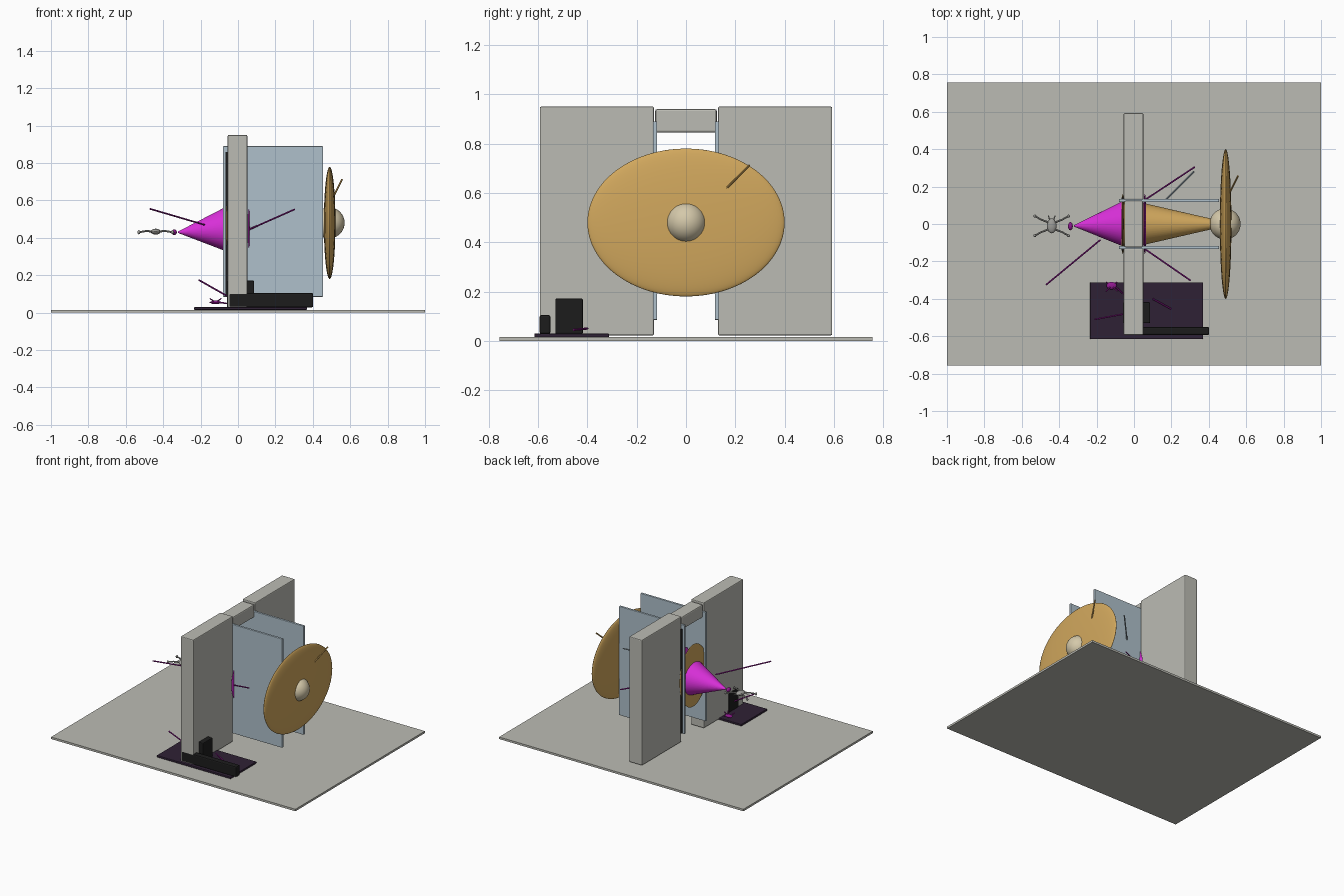
import bpy, math
from mathutils import Vector

if "Cube" in bpy.data.objects:
    bpy.data.objects.remove(bpy.data.objects["Cube"], do_unlink=True)


def material(name, r, g, b):
    m = bpy.data.materials.new(name)
    m.use_nodes = True
    m.diffuse_color = (r, g, b, 1)
    m.node_tree.nodes["Principled BSDF"].inputs["Base Color"].default_value = (r, g, b, 1)
    return m


CONCRETE = material("pale_concrete", .50, .50, .455)
GLASS = material("blue_glass", .43, .53, .60)
GOLD = material("gold", .64, .39, .11)
CREAM = material("cream", .66, .58, .40)
MAGENTA = material("magenta", .72, .03, .72)
PURPLE = material("deep_purple", .28, .01, .28)
BLACK = material("black", .012, .012, .012)
PLUM = material("dark_plum", .028, .015, .035)
GREY = material("mid_grey", .33, .33, .31)


def finish(name, mat, smooth=False):
    ob = bpy.context.object
    ob.name = name
    ob.data.materials.append(mat)
    if smooth:
        bpy.ops.object.shade_smooth_by_angle(angle=math.radians(35))
    return ob


def box(name, mat, xs, ys, zs, bevel=0):
    """Box given by its range on each axis."""
    bpy.ops.mesh.primitive_cube_add(size=1, location=[sum(r) / 2 for r in (xs, ys, zs)])
    ob = finish(name, mat)
    ob.scale = [r[1] - r[0] for r in (xs, ys, zs)]
    bpy.ops.object.transform_apply(location=False, rotation=False, scale=True)
    if bevel:
        mod = ob.modifiers.new("soft_edges", 'BEVEL')
        mod.width, mod.segments = bevel, 2
    return ob


def ellipsoid(name, mat, centre, radii, segments=48, rings=24):
    bpy.ops.mesh.primitive_uv_sphere_add(segments=segments, ring_count=rings, location=centre)
    bpy.context.object.scale = radii
    bpy.ops.object.transform_apply(location=False, rotation=False, scale=True)
    return finish(name, mat, True)


def taper(name, mat, start, end, r1, r2, sides=10):
    """Rod or cone from start to end."""
    a, b = Vector(start), Vector(end)
    bpy.ops.mesh.primitive_cone_add(vertices=sides, radius1=r1, radius2=r2,
                                    depth=(b - a).length, location=(a + b) / 2)
    bpy.context.object.rotation_euler = (b - a).to_track_quat('Z', 'Y').to_euler()
    return finish(name, mat, True)


# Ground slab and gateway
box("ground_slab", CONCRETE, (-1, 1), (-.757, .757), (0, .015))
box("lintel", CONCRETE, (-.052, .048), (-.125, .125), (.845, .94), .008)
for side, label in ((-1, "right"), (1, "left")):
    def span(a, b):
        return sorted((side * a, side * b))
    box(f"wall_{label}", CONCRETE, (-.055, .05), span(.13, .593), (.022, .95), .006)
    box(f"glass_panel_{label}", GLASS, (-.08, .455), span(.117, .134), (.085, .89), .003)
    box(f"dark_seal_{label}", BLACK, (-.066, -.054), span(.132, .142), (.09, .86))

# Large dish with a round hub
ellipsoid("dish", GOLD, (.49, 0, .48), (.031, .4, .3), 64, 32)
ellipsoid("hub", CREAM, (.487, 0, .48), (.083, .083, .083))
taper("dish_pointer", GOLD, (.5, .145, .6), (.556, .257, .712), .005, .005)

# Cones and oval discs inside the gateway
taper("gold_cone", GOLD, (-.05, 0, .46), (.45, 0, .48), .135, .02, 48)
ellipsoid("gold_disc", GOLD, (-.06, 0, .465), (.009, .16, .23))
ellipsoid("magenta_disc", MAGENTA, (.058, 0, .45), (.009, .16, .19))
taper("magenta_cone", MAGENTA, (-.05, 0, .445), (-.32, -.01, .43), .125, .004, 48)
ellipsoid("cone_tip", PURPLE, (-.34, -.012, .43), (.013, .022, .016), 16, 8)

# Thin pointers
POINTERS = [
    ("front_pointer", PURPLE, (-.47, -.325, .555), (-.18, -.085, .47)),
    ("left_pointer", PURPLE, (.06, .13, .44), (.325, .305, .373)),
    ("right_pointer", PURPLE, (.06, -.135, .445), (.302, -.302, .552)),
    ("glass_pointer", GLASS, (.17, .13, .6), (.32, .28, .67)),
    ("pad_pointer", PURPLE, (-.21, -.51, .175), (-.06, -.482, .09)),
    ("pad_rod", PURPLE, (.1, -.4, .05), (.2, -.455, .045)),
]
for name, mat, start, end in POINTERS:
    taper(name, mat, start, end, .0045, .0045)

# Small floating figure with four limbs
ellipsoid("figure_body", GREY, (-.44, -.01, .433), (.026, .04, .016), 20, 10)
for sx in (-1, 1):
    for sy in (-1, 1):
        knee = (-.44 + sx * .055, -.01 + sy * .033, .436)
        foot = (-.44 + sx * .09, -.01 + sy * .052, .43)
        taper("figure_limb", GREY, (-.44, -.01 + sy * .012, .434), knee, .006, .005)
        taper("figure_lower_limb", GREY, knee, foot, .005, .005)
        ellipsoid("figure_foot", GREY, foot, (.008, .008, .011), 12, 8)
    taper("figure_horn", GREY, (-.44 + sx * .01, .02, .434), (-.44 + sx * .018, .045, .434), .004, .003)

# Dark pad with seat blocks and a small creature
box("pad", PLUM, (-.235, .37), (-.615, -.312), (.015, .03), .004)
box("tall_block", BLACK, (-.06, .086), (-.53, -.418), (.028, .172), .006)
box("long_block", BLACK, (-.05, .402), (-.594, -.55), (.028, .105), .008)
ellipsoid("creature_body", PURPLE, (-.12, -.33, .055), (.028, .02, .01), 16, 8)
for sx in (-1, 1):
    for sy in (-1, 1):
        taper("creature_leg", PURPLE, (-.12, -.33, .055),
              (-.12 + sx * .03, -.335 + sy * .025, .065 - sy * .01), .004, .003)
taper("creature_tail", PURPLE, (-.1, -.335, .055), (-.05, -.38, .048), .005, .003)
